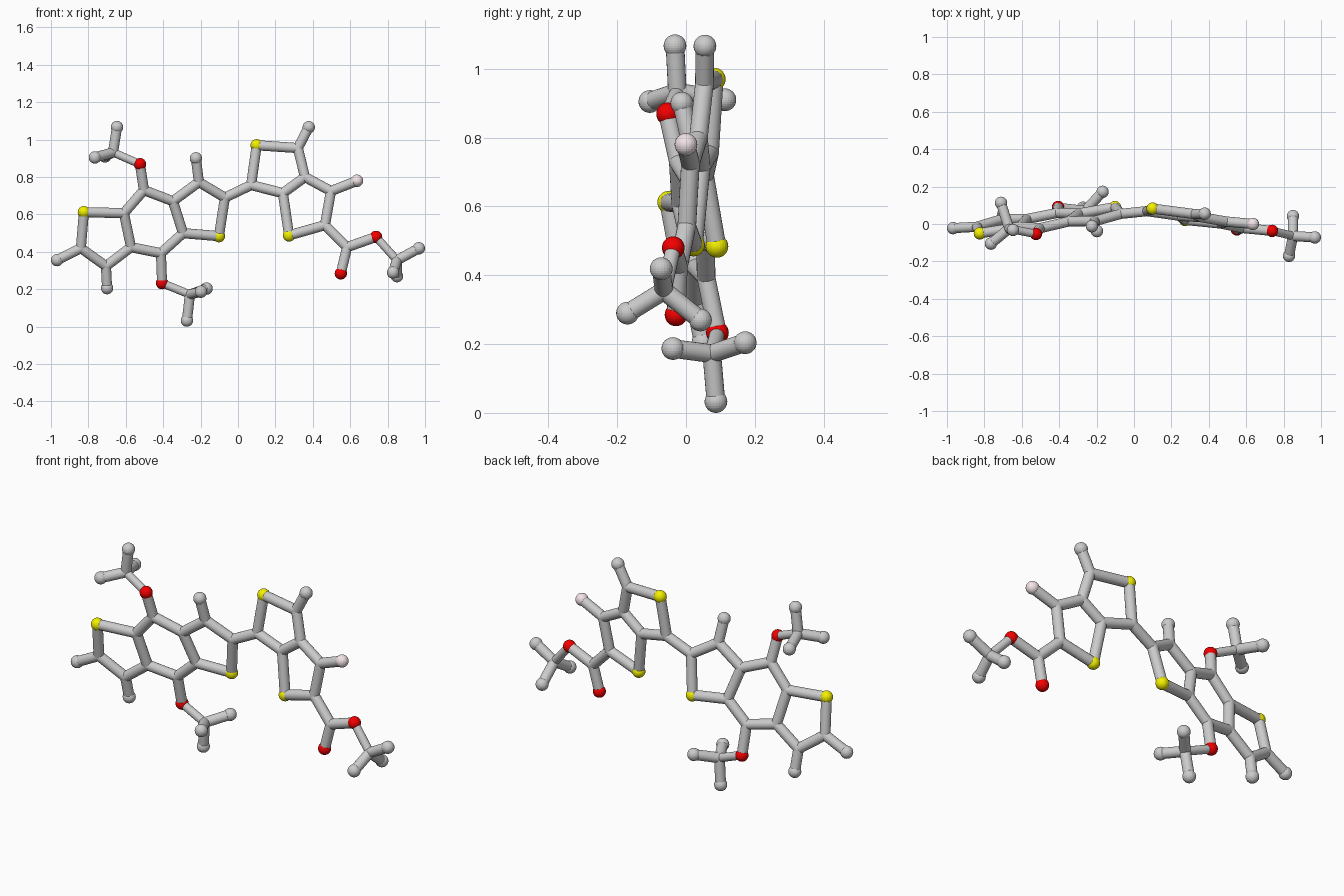
import bpy, bmesh
from mathutils import Vector, Matrix

if "Cube" in bpy.data.objects:
    bpy.data.objects.remove(bpy.data.objects["Cube"])

BALL, STICK, THIN = 0.033, 0.027, 0.022


# The two flat ring systems lie in slightly tilted planes
def left(x, z):
    return Vector((x, 0.202 + 0.159 * x - 0.198 * z, z))


def right(x, z):
    return Vector((x, 0.017 - 0.125 * x + 0.08 * z, z))


def material(name, color):
    m = bpy.data.materials.new(name)
    m.diffuse_color = color
    m.use_nodes = True
    m.node_tree.nodes["Principled BSDF"].inputs["Base Color"].default_value = m.diffuse_color
    return m


def finish(bm, name, mat=None, smooth=False):
    me = bpy.data.meshes.new(name)
    bm.to_mesh(me)
    bm.free()
    for p in me.polygons:
        p.use_smooth = smooth and len(p.vertices) == 4
    if mat:
        me.materials.append(mat)
    ob = bpy.data.objects.new(name, me)
    bpy.context.collection.objects.link(ob)


def balls(name, keys, radius, mat=None):
    bm = bmesh.new()
    for k in keys:
        bmesh.ops.create_uvsphere(bm, u_segments=24, v_segments=16, radius=radius,
                                  matrix=Matrix.Translation(P[k]))
    finish(bm, name, mat)


def sticks(name, paths, radius):
    bm = bmesh.new()
    for path in paths:
        keys = path.split()
        for i, j in zip(keys, keys[1:]):
            a, b = P[i], P[j]
            d = b - a
            m = Matrix.Translation((a + b) / 2) @ d.to_track_quat('Z', 'Y').to_matrix().to_4x4()
            bmesh.ops.create_cone(bm, cap_ends=True, segments=20, radius1=radius,
                                  radius2=radius, depth=d.length, matrix=m)
    finish(bm, name, smooth=True)


P = {
    # left three-ring system
    "s1": left(-.824, .612), "a1": left(-.84, .42), "a2": left(-.706, .324),
    "a3": left(-.572, .425), "a4": left(-.61, .607), "a5": left(-.503, .73),
    "a6": left(-.348, .671), "a7": left(-.294, .50), "a8": left(-.412, .393),
    "a9": left(-.209, .773), "a10": left(-.07, .69), "s2": left(-.102, .484),
    "h1": left(-.967, .356), "h2": left(-.70, .206), "h3": left(-.225, .90),
    "o1": left(-.524, .869), "o2": left(-.406, .233),
    # right two-ring system
    "b1": right(.07, .757), "s3": right(.10, .97), "b2": right(.32, .955),
    "b3": right(.358, .80), "b4": right(.24, .714), "b5": right(.497, .725),
    "b6": right(.465, .543), "s4": right(.273, .488), "h4": right(.378, 1.066),
    "f": right(.636, .78), "b7": right(.583, .425), "o3": right(.55, .285),
    "o4": right(.738, .48),
    # three end groups
    "m1": Vector((-.668, -.025, .932)), "m1a": Vector((-.647, -.032, 1.067)),
    "m1b": Vector((-.765, -.105, .905)), "m1c": Vector((-.711, .113, .91)),
    "m2": Vector((-.257, .075, .172)), "m2a": Vector((-.273, .087, .033)),
    "m2b": Vector((-.168, .172, .204)), "m2c": Vector((-.198, -.038, .187)),
    "m3": Vector((.85, -.064, .355)), "m3a": Vector((.967, -.072, .419)),
    "m3b": Vector((.85, .042, .27)), "m3c": Vector((.829, -.17, .29)),
}

# Sticks
sticks("left_ring_sticks", ["s1 a1 a2 a3 a4 s1", "a4 a5 a6 a7 a8 a3",
                            "a6 a9 a10 s2 a7", "a1 h1", "a2 h2", "a9 h3",
                            "a5 o1", "a8 o2"], STICK)
sticks("bridge_stick", ["a10 b1"], STICK)
sticks("right_ring_sticks", ["b1 s3 b2 b3 b4 b1", "b3 b5 b6 s4 b4", "b2 h4",
                             "b5 f", "b6 b7 o3", "b7 o4"], STICK)
sticks("end_group_sticks", [f"m{n} m{n}{c}" for n in (1, 2, 3) for c in "abc"], STICK)
sticks("end_group_links", ["o1 m1", "o2 m2", "o4 m3"], THIN)

# Rounded joints where sticks meet
balls("stick_joints", [k for k in P if k[0] in "ab" or k in ("m1", "m2", "m3")], STICK)

# Atom balls
balls("grey_end_balls", [k for k in P if k[0] == "h" or (k[0] == "m" and len(k) == 3)], BALL)
balls("yellow_balls", ["s1", "s2", "s3", "s4"], BALL,
      material("yellow", (0.9, 0.87, 0.0, 1)))
balls("red_balls", ["o1", "o2", "o3", "o4"], BALL, material("red", (0.9, 0.0, 0.0, 1)))
balls("pink_ball", ["f"], BALL, material("pink", (0.9, 0.78, 0.8, 1)))
